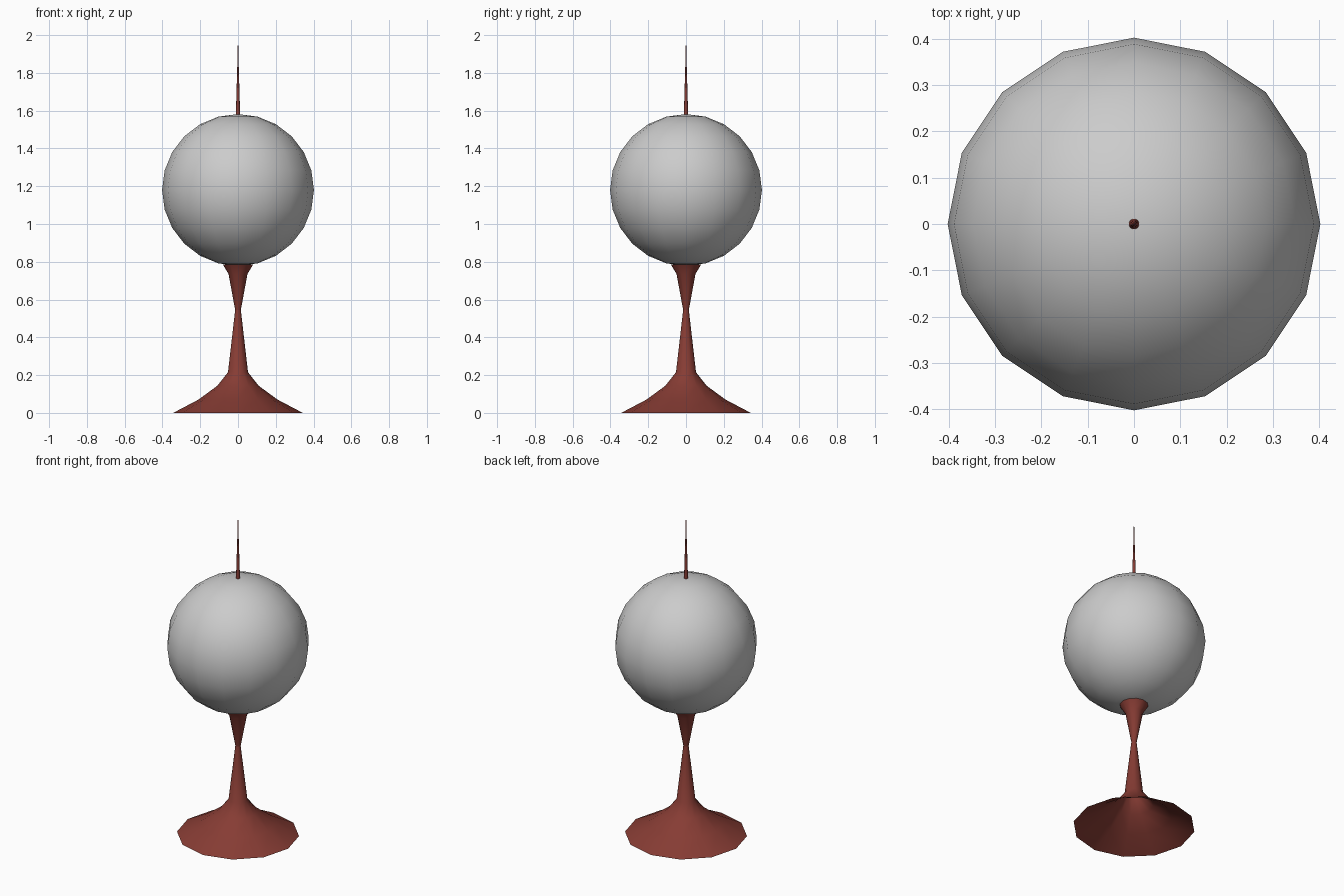
import bpy
import bmesh
import math

if "Cube" in bpy.data.objects:
    bpy.data.objects.remove(bpy.data.objects["Cube"], do_unlink=True)


def make_material(name, color):
    mat = bpy.data.materials.new(name)
    mat.use_nodes = True
    mat.diffuse_color = color
    mat.node_tree.nodes["Principled BSDF"].inputs["Base Color"].default_value = color
    return mat


def add_object(name, bm, mat):
    bmesh.ops.recalc_face_normals(bm, faces=bm.faces)
    mesh = bpy.data.meshes.new(name)
    bm.to_mesh(mesh)
    bm.free()
    mesh.materials.append(mat)
    obj = bpy.data.objects.new(name, mesh)
    bpy.context.collection.objects.link(obj)
    mesh.shade_smooth()
    return obj


def turned(name, profile, mat, sides=12):
    """Open surface of revolution from (radius, height) points."""
    bm = bmesh.new()
    rings = []
    for r, z in profile:
        rings.append([bm.verts.new((r * math.cos(a), r * math.sin(a), z))
                      for a in (math.tau * i / sides for i in range(sides))])
    for low, high in zip(rings, rings[1:]):
        for i in range(sides):
            j = (i + 1) % sides
            bm.faces.new((low[i], low[j], high[j], high[i]))
    bmesh.ops.remove_doubles(bm, verts=bm.verts, dist=1e-5)
    obj = add_object(name, bm, mat)
    # An open flared shell can confuse recalculation: face outward from the axis
    if sum(p.normal.x * p.center.x + p.normal.y * p.center.y
           for p in obj.data.polygons) < 0:
        obj.data.flip_normals()
    return obj


red = make_material("dark red", (0.24, 0.045, 0.034, 1))
grey = make_material("light grey", (0.6, 0.6, 0.6, 1))

# Hollow flared foot rising to the narrow waist
turned("foot", [(0.343, 0), (0.21, 0.07), (0.11, 0.143), (0.053, 0.215),
                (0.015, 0.545)], red)

# Cup that holds the ball
turned("cup", [(0.015, 0.545), (0.05, 0.735), (0.08, 0.785)], red)

# Ball
bm = bmesh.new()
bmesh.ops.create_uvsphere(bm, u_segments=16, v_segments=12, radius=0.402)
ball = add_object("ball", bm, grey)
ball.location.z = 1.18

# Needle on top of the ball
turned("needle", [(0.012, 1.55), (0.0085, 1.68), (0.004, 1.83), (0, 2)], red)
